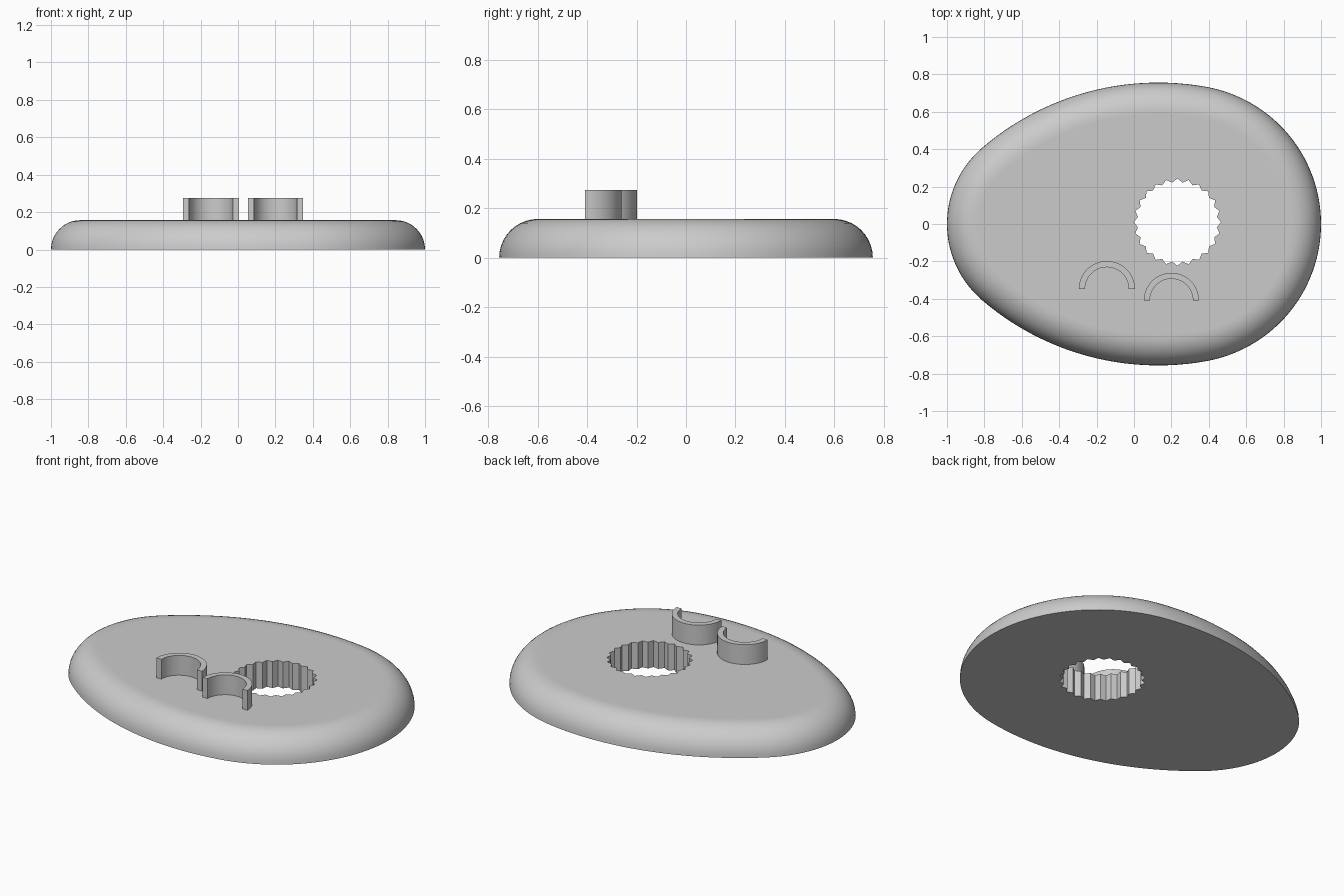
import bpy, bmesh
from math import sin, cos, pi, atan2, hypot
from mathutils import Vector

if "Cube" in bpy.data.objects:
    bpy.data.objects.remove(bpy.data.objects["Cube"], do_unlink=True)

grey = bpy.data.materials.new("plain grey")
grey.use_nodes = True
colour = (0.6, 0.6, 0.6, 1)
grey.diffuse_color = colour
grey.node_tree.nodes["Principled BSDF"].inputs["Base Color"].default_value = colour

HEIGHT = 0.157


def finish(bm, name, angle):
    bmesh.ops.recalc_face_normals(bm, faces=bm.faces[:])
    mesh = bpy.data.meshes.new(name)
    bm.to_mesh(mesh)
    bm.free()
    mesh.materials.append(grey)
    obj = bpy.data.objects.new(name, mesh)
    bpy.context.collection.objects.link(obj)
    bpy.ops.object.select_all(action="DESELECT")
    obj.select_set(True)
    bpy.context.view_layer.objects.active = obj
    bpy.ops.object.shade_smooth_by_angle(angle=angle)


def ring(bm, points, z):
    return [bm.verts.new((p[0], p[1], z)) for p in points]


def bridge(bm, lower, upper):
    n = len(lower)
    return [bm.faces.new((lower[i], lower[(i + 1) % n], upper[(i + 1) % n], upper[i]))
            for i in range(n)]


def loop_edges(bm, verts):
    return [bm.edges.get((verts[i - 1], verts[i])) for i in range(len(verts))]


def egg_outline():
    """Points and outward normals of an egg made from tangent arcs."""
    r_right, r_left = 0.745, 0.535
    c_right, c_left = Vector((1 - r_right, 0)), Vector((r_left - 1, 0))
    c_side = Vector((0.13, -0.69))
    r_side = r_right + (c_right - c_side).length
    a = atan2(*(c_right - c_side).yx)
    b = atan2(*(c_left - c_side).yx)
    half = []
    for centre, r, start, end, steps in ((c_right, r_right, 0, a, 28),
                                         (c_side, r_side, a, b, 24),
                                         (c_left, r_left, b, pi, 18)):
        for i in range(steps):
            t = start + (end - start) * i / steps
            n = Vector((cos(t), sin(t)))
            half.append((centre + n * r, n))
    half.append((Vector((-1, 0)), Vector((-1, 0))))
    flip = [(Vector((p.x, -p.y)), Vector((n.x, -n.y))) for p, n in half[-2:0:-1]]
    return half + flip


# Egg-shaped plate with a quarter-round rim
outline = egg_outline()
bm = bmesh.new()
rim = [(HEIGHT * (1 - cos(t)), HEIGHT * sin(t)) for t in (i * pi / 20 for i in range(11))]
rim.append((HEIGHT + 0.012, HEIGHT))
layers = [ring(bm, [p - n * inset for p, n in outline], z) for inset, z in rim]
for low, high in zip(layers, layers[1:]):
    bridge(bm, low, high)

# Toothed hole through the plate
TEETH = 24
teeth = []
for i in range(TEETH * 2):
    t = pi / 2 + i * pi / TEETH
    r = 0.213 if i % 2 else 0.233
    teeth.append((0.232 + r * cos(t), 0.01 + r * sin(t)))
hole_low, hole_high = ring(bm, teeth, 0), ring(bm, teeth, HEIGHT)
bridge(bm, hole_low, hole_high)

# Flat top and bottom around the hole
for outer, hole in ((layers[0], hole_low), (layers[-1], hole_high)):
    bmesh.ops.triangle_fill(bm, use_beauty=True,
                            edges=loop_edges(bm, outer) + loop_edges(bm, hole))
finish(bm, "egg_plate", 0.5)


# Raised half-round clips on the top
def clip(name, x, y, outer, inner, steps=32):
    arc = [(cos(i * pi / steps), sin(i * pi / steps)) for i in range(steps + 1)]
    path = [(x + outer * c, y + outer * s) for c, s in arc]
    path += [(x + inner * c, y + inner * s) for c, s in reversed(arc)]
    bm = bmesh.new()
    low, high = ring(bm, path, HEIGHT - 0.005), ring(bm, path, 0.275)
    bridge(bm, low, high)
    last = len(path) - 1
    for level in (low, high):
        for i in range(steps):
            bm.faces.new((level[i], level[i + 1], level[last - i - 1], level[last - i]))
    finish(bm, name, 0.5)


clip("right_clip", -0.145, -0.348, 0.15, 0.117)
clip("left_clip", 0.2, -0.408, 0.147, 0.115)
